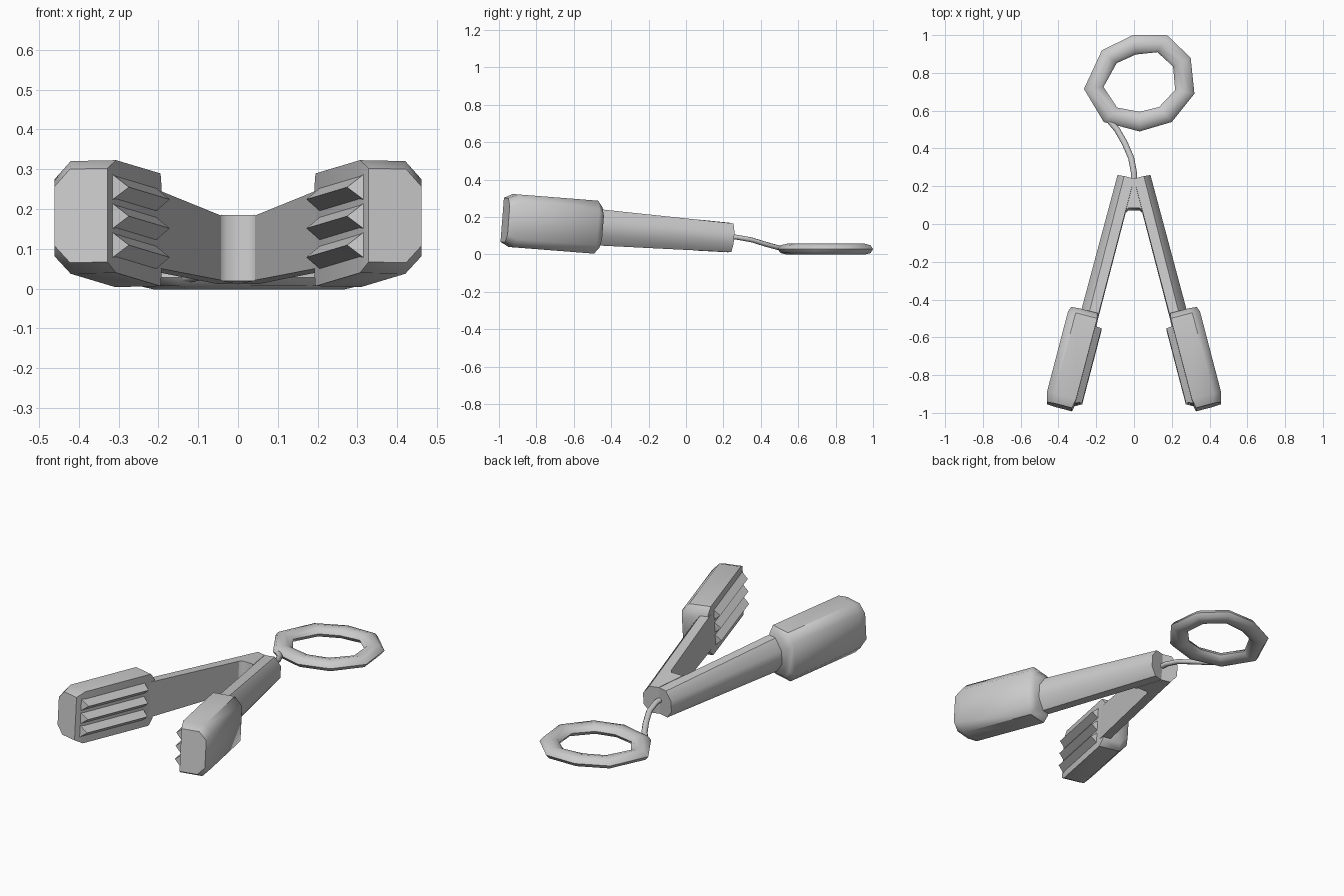
import bpy, bmesh, math
from mathutils import Vector, Matrix

cube = bpy.data.objects.get("Cube")
if cube:
    bpy.data.objects.remove(cube, do_unlink=True)

grey = bpy.data.materials.new("plain_grey")
grey.use_nodes = True
grey.diffuse_color = (0.6, 0.6, 0.6, 1)
grey.node_tree.nodes["Principled BSDF"].inputs["Base Color"].default_value = (0.6, 0.6, 0.6, 1)

SPREAD = math.radians(14.6)
TILT = Matrix.Translation((0, 0, 0.108)) @ Matrix.Rotation(-0.078, 4, 'X')


def arm_point(side, s, w, z):
    """Point at distance s along an arm, w outward and z above its centre line."""
    x = s * math.sin(SPREAD) + w * math.cos(SPREAD)
    y = 0.235 - s * math.cos(SPREAD) + w * math.sin(SPREAD)
    return TILT @ Vector((side * x, y, z))


def loft(name, rings, closed=False, angle=46):
    """Skin a row of equal-sized rings; cap the ends unless the row is closed."""
    bm = bmesh.new()
    rows = [[bm.verts.new(p) for p in ring] for ring in rings]
    n = len(rows[0])
    pairs = list(zip(rows, rows[1:])) + ([(rows[-1], rows[0])] if closed else [])
    for a, b in pairs:
        for i in range(n):
            j = (i + 1) % n
            bm.faces.new((a[i], a[j], b[j], b[i]))
    if not closed:
        bm.faces.new(rows[0])
        bm.faces.new(rows[-1])
    bmesh.ops.recalc_face_normals(bm, faces=bm.faces)
    mesh = bpy.data.meshes.new(name)
    bm.to_mesh(mesh)
    bm.free()
    mesh.materials.append(grey)
    obj = bpy.data.objects.new(name, mesh)
    bpy.context.collection.objects.link(obj)
    bpy.ops.object.select_all(action='DESELECT')
    obj.select_set(True)
    bpy.context.view_layer.objects.active = obj
    bpy.ops.object.shade_smooth_by_angle(angle=math.radians(angle))
    return obj


def section(w0, w1, h, cw, ch):
    """Flat inner side, chamfered outer corners."""
    return [(w0, -h), (w1 - cw, -h), (w1, ch - h), (w1, h - ch), (w1 - cw, h), (w0, h)]


for side, label in ((1, "left"), (-1, "right")):
    def place(s, profile):
        return [arm_point(side, s, w, z) for w, z in profile]

    # Tapered arm
    loft(label + "_arm", [place(0, section(0, 0.09, 0.077, 0.036, 0.045)),
                          place(0.78, section(0, 0.095, 0.098, 0.045, 0.06))])

    # Thick grip with eased ends
    loft(label + "_grip", [place(0.742, section(0.005, 0.15, 0.108, 0.042, 0.045)),
                           place(0.772, section(0, 0.16, 0.142, 0.042, 0.045)),
                           place(1.215, section(0, 0.16, 0.142, 0.042, 0.045)),
                           place(1.264, section(0.01, 0.147, 0.118, 0.04, 0.043))])

    # Three ridges on the inner side of the grip
    for k, z in enumerate((-0.073, 0, 0.073)):
        ends = [[arm_point(side, s + ds, w, z + dz)
                 for w, dz, ds in ((0.01, -0.0365, e), (-0.034, 0, 0), (0.01, 0.0365, e))]
                for s, e in ((0.812, 0), (1.218, 0.02))]
        loft(f"{label}_ridge_{k + 1}", ends, angle=20)

# Web filling the crotch between the arms
plan = [(0, 0.235), (0.043, 0.065), (0.03, 0.078), (-0.03, 0.078), (-0.043, 0.065)]
loft("crotch_web", [[TILT @ Vector((x, y, sign * (0.079 + (0.235 - y) * 0.025))) for x, y in plan]
                    for sign in (-1, 1)])

# Thin cord from the hinge to the ring
path = [Vector(p) for p in ((0, 0.22, 0.095), (0, 0.27, 0.092), (-0.015, 0.35, 0.078),
                            (-0.05, 0.43, 0.053), (-0.09, 0.5, 0.034), (-0.14, 0.56, 0.027))]
rings = []
for i, p in enumerate(path):
    along = path[min(i + 1, 5)] - path[max(i - 1, 0)]
    across = along.cross(Vector((0, 0, 1))).normalized()
    up = across.cross(along).normalized()
    rings.append([p + 0.016 * math.cos(t) * across + 0.013 * math.sin(t) * up
                  for t in (k * math.tau / 8 for k in range(8))])
loft("cord", rings, angle=60)

# Nine-sided flattened ring
corners = [(0.03, 0.49), (0.2, 0.54), (0.32, 0.69), (0.3, 0.88), (0.175, 1.0),
           (-0.005, 1.0), (-0.17, 0.92), (-0.265, 0.715), (-0.16, 0.54)]
centre = Vector((0.03, 0.745, 0.028))
rings = []
for x, y in corners:
    out = Vector((x, y, centre.z)) - centre
    axis = out.normalized()
    middle = centre + out - axis * 0.052
    rings.append([middle + axis * 0.052 * math.cos(t) + Vector((0, 0, 0.0295 * math.sin(t)))
                  for t in (k * math.tau / 8 for k in range(8))])
loft("ring", rings, closed=True, angle=60)
